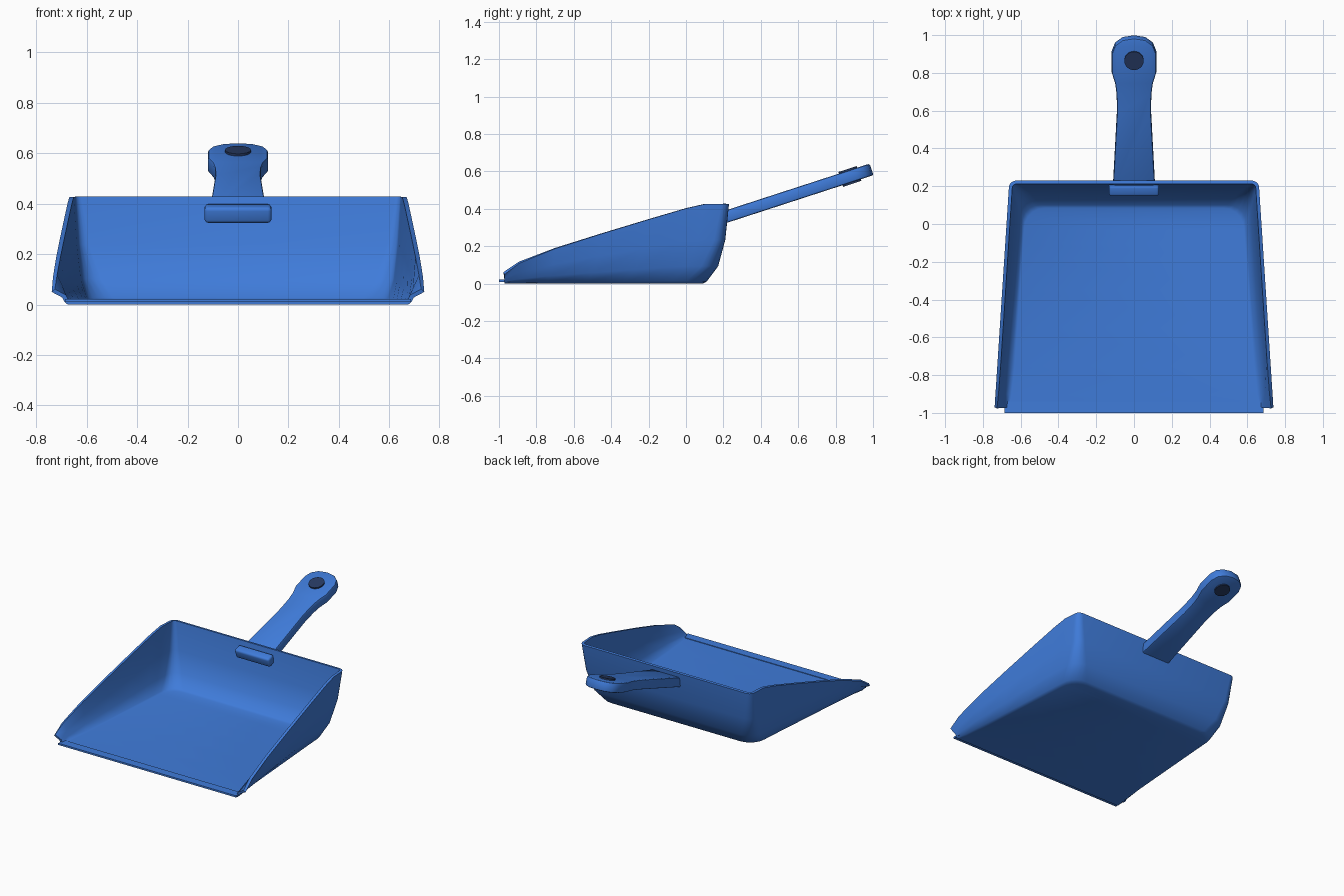
import bpy, bmesh, math
from mathutils import Matrix, Vector

old = bpy.data.objects.get("Cube")
if old:
    bpy.data.objects.remove(old, do_unlink=True)


def material(name, rgb):
    m = bpy.data.materials.new(name)
    m.use_nodes = True
    m.diffuse_color = (*rgb, 1)
    m.node_tree.nodes["Principled BSDF"].inputs["Base Color"].default_value = (*rgb, 1)
    return m


BLUE = material("bright blue", (0.05, 0.2, 0.7))
NAVY = material("dark navy", (0.02, 0.042, 0.12))


def finish(name, bm, mat, angle=35, matrix=None, modifier=None, **settings):
    """Turn a bmesh into a named, coloured, smoothly shaded object."""
    if matrix:
        bm.transform(matrix)
    mesh = bpy.data.meshes.new(name)
    bm.to_mesh(mesh)
    bm.free()
    mesh.materials.append(mat)
    ob = bpy.data.objects.new(name, mesh)
    bpy.context.collection.objects.link(ob)
    bpy.ops.object.select_all(action="DESELECT")
    ob.select_set(True)
    bpy.context.view_layer.objects.active = ob
    if modifier:
        mod = ob.modifiers.new(modifier.title(), modifier)
        for key, value in settings.items():
            setattr(mod, key, value)
        bpy.ops.object.modifier_apply(modifier=mod.name)
    bpy.ops.object.shade_smooth_by_angle(angle=math.radians(angle))
    return ob


def box(size):
    bm = bmesh.new()
    bmesh.ops.create_cube(bm, size=1)
    bmesh.ops.scale(bm, vec=size, verts=bm.verts)
    return bm


# Pan: stacked U-shaped outlines from the floor edge up to the sloping rim
FRONT, BACK = -0.97, 0.23
RIM = [(-0.97, 0.05), (-0.89, 0.11), (-0.7, 0.187), (-0.45, 0.267),
       (-0.2, 0.343), (0.0, 0.402), (0.1, 0.425), (0.19, 0.425)]
# height share, side inset, side inset at the front ear, back inset, corner radius
RINGS = [(0, 0.09, 0.07, 0.14, 0.12), (0.03, 0.068, 0.06, 0.118, 0.11),
         (0.22, 0.035, 0.05, 0.058, 0.09), (0.55, 0.014, 0.042, 0.02, 0.06),
         (1, 0, 0, 0, 0.04)]


def half_width(y):
    return 0.738 - 0.078 * (y - FRONT) / (BACK - FRONT)


def outline(t, side, ear, back, radius):
    y_end = BACK - back - radius
    pts = []
    for i, (rim_y, rim_z) in enumerate(RIM):
        u = (rim_y - FRONT) / (RIM[-1][0] - FRONT)
        y = FRONT + (y_end - FRONT) * u
        blend = (1, 0.35)[i] if i < 2 else 0
        pts.append(Vector((half_width(y) - side + (side - ear) * blend, y, rim_z * t)))
    corner = pts[-1].copy()
    for k in range(1, 6):
        a = math.pi / 2 * k / 5
        pts.append(corner + Vector((radius * (math.cos(a) - 1), radius * math.sin(a), 0)))
    return pts + [Vector((-p.x, p.y, p.z)) for p in reversed(pts)]


bm = bmesh.new()
loops = [[bm.verts.new(p) for p in outline(*r)] for r in RINGS]
count = len(loops[0])
for low, high in zip(loops, loops[1:]):
    for i in range(count - 1):
        bm.faces.new((low[i], low[i + 1], high[i + 1], high[i]))
base = loops[0]
floor_faces = []
for i in range(count // 2 - 1):
    j = count - 1 - i
    floor_faces.append(bm.faces.new((base[i], base[j], base[j - 1], base[i + 1])))
bmesh.ops.recalc_face_normals(bm, faces=bm.faces)
floor_faces[0].normal_update()
if floor_faces[0].normal.z > 0:
    bmesh.ops.reverse_faces(bm, faces=bm.faces)
finish("pan", bm, BLUE, 48, modifier="SOLIDIFY", thickness=0.018, offset=-1)

# Thin sweeping lip along the front edge
finish("front_lip", box((1.37, 0.06, 0.012)), BLUE,
       matrix=Matrix.Translation((0, -0.97, 0.016)))

# Handle: flat outline, extruded and tilted up
TILT = Matrix.Translation((0, 0.22, 0.36)) @ Matrix.Rotation(math.radians(18), 4, "X")
THICK = 0.065
HALF = [(0.112, -0.03), (0.09, 0.4), (0.092, 0.5), (0.1, 0.56), (0.118, 0.62),
        (0.118, 0.725), (0.1, 0.772), (0.06, 0.802)]
shape = HALF + [(0, 0.812)] + [(-x, y) for x, y in reversed(HALF)]
bm = bmesh.new()
face = bm.faces.new([bm.verts.new((x, y, -THICK / 2)) for x, y in shape])
grown = bmesh.ops.extrude_face_region(bm, geom=[face])["geom"]
bmesh.ops.translate(bm, vec=(0, 0, THICK),
                    verts=[v for v in grown if isinstance(v, bmesh.types.BMVert)])
bmesh.ops.recalc_face_normals(bm, faces=bm.faces)
finish("handle", bm, BLUE, 35, TILT, "BEVEL", width=0.01, segments=2,
       limit_method="ANGLE", angle_limit=math.radians(50))

# Dark hanging hole plug near the handle end
bm = bmesh.new()
bmesh.ops.create_cone(bm, cap_ends=True, segments=32, radius1=0.051, radius2=0.051,
                      depth=THICK + 0.018)
finish("hanging_hole", bm, NAVY, 35, TILT @ Matrix.Translation((0, 0.69, 0)))

# Rounded block holding the handle inside the back wall
finish("handle_mount", box((0.265, 0.06, 0.066)), BLUE, 35,
       TILT @ Matrix.Translation((0, -0.035, 0.012)), "BEVEL", width=0.014, segments=3)
